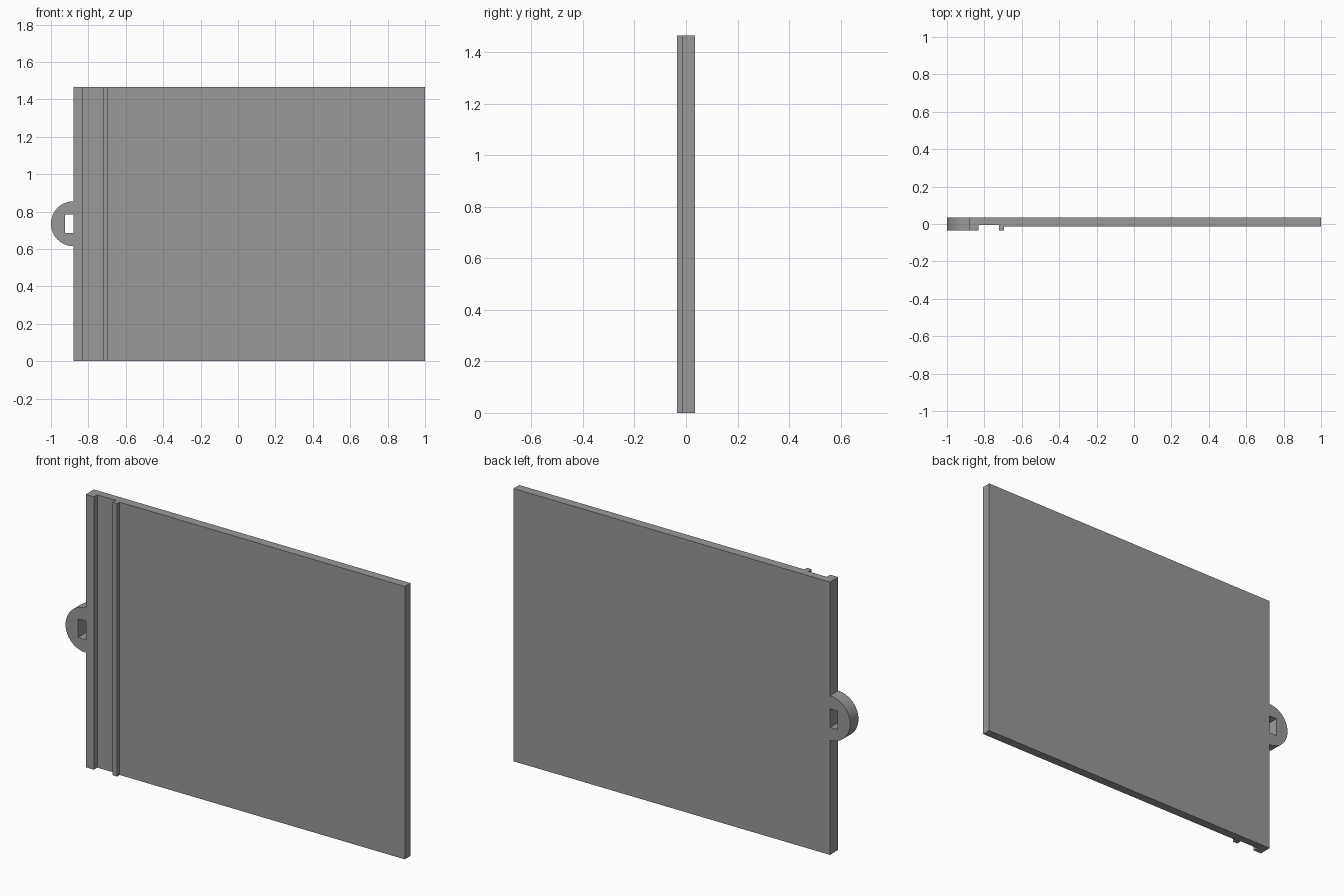
import bpy, bmesh, math

if "Cube" in bpy.data.objects:
    bpy.data.objects.remove(bpy.data.objects["Cube"])

grey = bpy.data.materials.new("mid_grey")
grey.diffuse_color = (0.32, 0.32, 0.32, 1)
grey.use_nodes = True
grey.node_tree.nodes["Principled BSDF"].inputs["Base Color"].default_value = grey.diffuse_color

BACK, FRONT = 0.035, -0.035      # overall thickness
EDGE, HEIGHT = -0.88, 1.465      # left edge of the panel, panel height
MID = 0.735                      # height of the latch tab


def extrude(name, points, direction):
    """Make a solid by extruding a closed planar outline."""
    bm = bmesh.new()
    face = bm.faces.new([bm.verts.new(p) for p in points])
    result = bmesh.ops.extrude_face_region(bm, geom=[face])
    moved = [v for v in result["geom"] if isinstance(v, bmesh.types.BMVert)]
    bmesh.ops.translate(bm, verts=moved, vec=direction)
    bmesh.ops.recalc_face_normals(bm, faces=bm.faces)
    mesh = bpy.data.meshes.new(name)
    bm.to_mesh(mesh)
    bm.free()
    mesh.materials.append(grey)
    obj = bpy.data.objects.new(name, mesh)
    bpy.context.collection.objects.link(obj)
    return obj


# Door panel with edge lip, shallow channel and thin rib, as one cross-section
section = [(EDGE, BACK), (EDGE, FRONT), (-0.832, FRONT), (-0.832, -0.006),
           (-0.722, -0.006), (-0.722, FRONT), (-0.694, FRONT),
           (-0.694, -0.013), (1.0, -0.013), (1.0, BACK)]
extrude("door_panel", [(x, y, 0) for x, y in section], (0, 0, HEIGHT))

# Rounded latch tab with a rectangular slot against the panel edge
STEPS = 32
R, SLOT_W, SLOT_H = 0.12, 0.046, 0.05
arc = [math.pi / 2 + math.pi * i / STEPS for i in range(STEPS + 1)]
outline = [(EDGE + R * math.cos(a), MID + R * math.sin(a)) for a in arc]
outline += [(EDGE, MID - SLOT_H), (EDGE - SLOT_W, MID - SLOT_H),
            (EDGE - SLOT_W, MID + SLOT_H), (EDGE, MID + SLOT_H)]
tab = extrude("latch_tab", [(x, FRONT, z) for x, z in outline],
              (0, BACK - FRONT, 0))
bpy.context.view_layer.objects.active = tab
tab.select_set(True)
bpy.ops.object.shade_smooth_by_angle(angle=math.radians(30))
